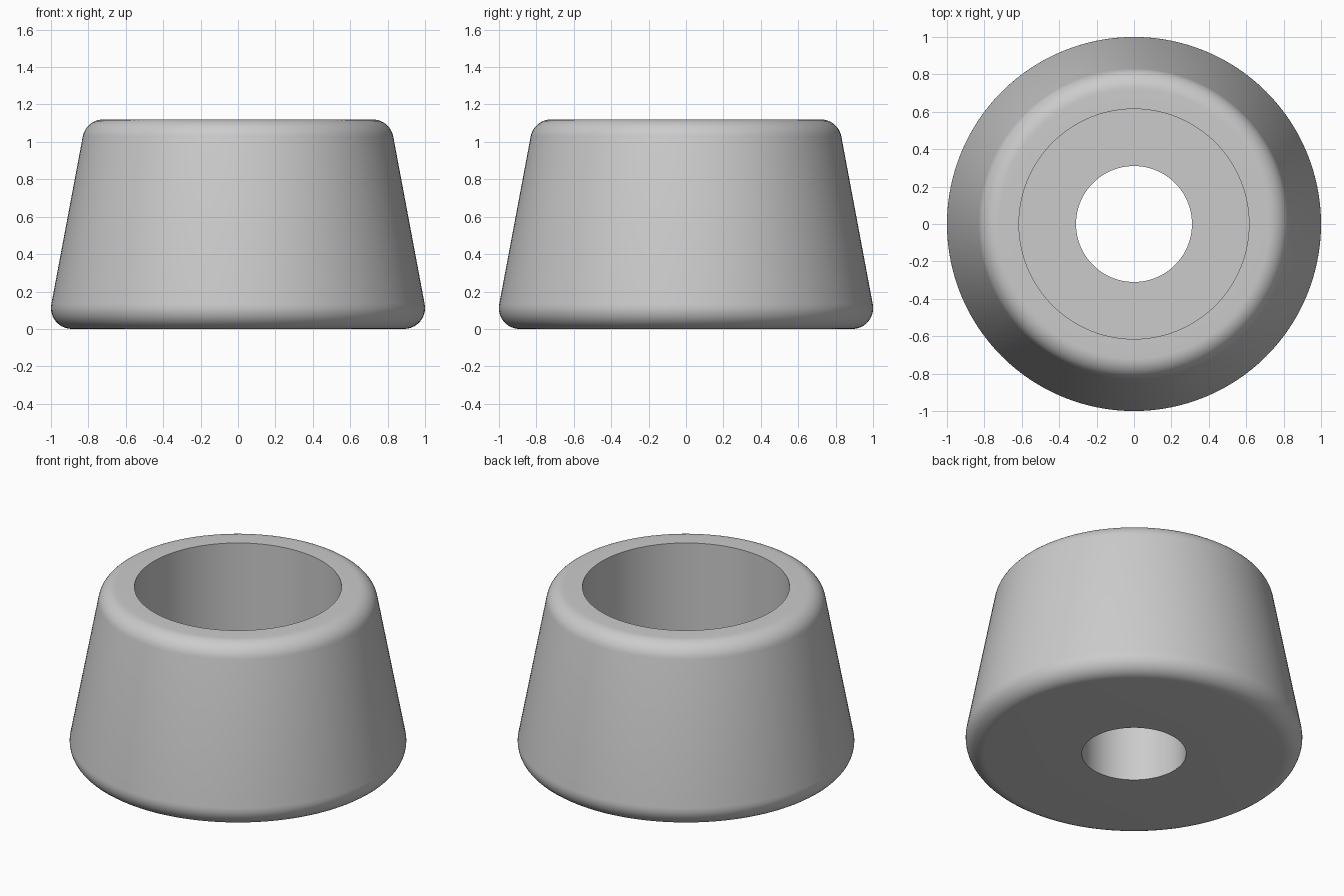
import bpy
import bmesh
import math
from mathutils import Vector

cube = bpy.data.objects.get("Cube")
if cube:
    bpy.data.objects.remove(cube, do_unlink=True)

HEIGHT = 1.12
FILLET = 0.112
BORE, HOLE, FLOOR = 0.615, 0.31, 0.4
BASE_X, TOP_X = 0.888, 0.72      # fillet centres
SEGMENTS = 128

# Rubber grey
grey = bpy.data.materials.new("rubber_grey")
grey.use_nodes = True
colour = (0.6, 0.6, 0.6, 1)
grey.diffuse_color = colour
grey.node_tree.nodes["Principled BSDF"].inputs["Base Color"].default_value = colour


def arc(cx, cz, start, end, steps=10):
    """Points of a fillet in the profile plane."""
    angles = [start + (end - start) * i / steps for i in range(steps + 1)]
    return [(cx + FILLET * math.cos(a), cz + FILLET * math.sin(a)) for a in angles]


# Closed half section: tapered outside, counterbore and through hole
taper = math.atan((BASE_X - TOP_X) / (HEIGHT - 2 * FILLET))
profile = [(HOLE, 0)]
profile += arc(BASE_X, FILLET, -math.pi / 2, taper)
profile += arc(TOP_X, HEIGHT - FILLET, taper, math.pi / 2)
profile += [(BORE, HEIGHT), (BORE, FLOOR), (HOLE, FLOOR)]

# Spin the section around the vertical axis
bm = bmesh.new()
verts = [bm.verts.new((x, 0, z)) for x, z in profile]
edges = [bm.edges.new((v, verts[(i + 1) % len(verts)])) for i, v in enumerate(verts)]
bmesh.ops.spin(bm, geom=verts + edges, cent=Vector(), axis=(0, 0, 1),
               angle=2 * math.pi, steps=SEGMENTS, use_merge=True)
bmesh.ops.remove_doubles(bm, verts=bm.verts, dist=0.0001)
bmesh.ops.recalc_face_normals(bm, faces=bm.faces)
mesh = bpy.data.meshes.new("tapered_foot")
bm.to_mesh(mesh)
bm.free()
mesh.materials.append(grey)

foot = bpy.data.objects.new("tapered_foot", mesh)
bpy.context.collection.objects.link(foot)
bpy.ops.object.select_all(action="DESELECT")
foot.select_set(True)
bpy.context.view_layer.objects.active = foot
bpy.ops.object.shade_smooth_by_angle(angle=math.radians(30))
